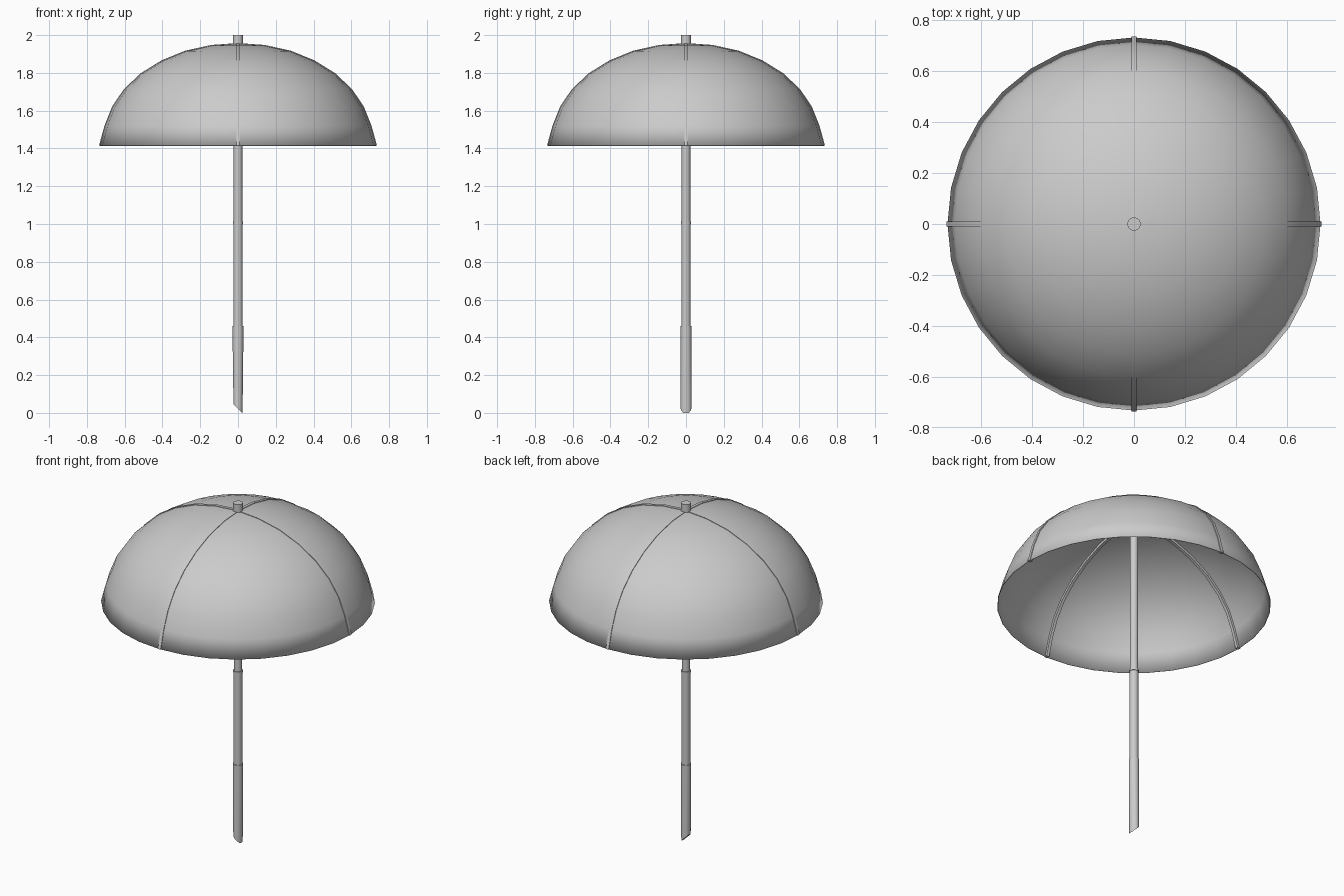
import bpy, bmesh
from math import sin, cos, pi, radians
from mathutils import Vector

if "Cube" in bpy.data.objects:
    bpy.data.objects.remove(bpy.data.objects["Cube"])

# canopy profile from crown to rim (radius, height)
PROFILE = [(0, 1.955), (.14, 1.945), (.278, 1.915), (.403, 1.864), (.513, 1.796),
           (.602, 1.712), (.664, 1.62), (.704, 1.52), (.733, 1.415)]


def finish(name, bm, angle=30):
    bmesh.ops.remove_doubles(bm, verts=bm.verts, dist=1e-5)
    bmesh.ops.recalc_face_normals(bm, faces=bm.faces)
    me = bpy.data.meshes.new(name)
    bm.to_mesh(me)
    bm.free()
    ob = bpy.data.objects.new(name, me)
    bpy.context.collection.objects.link(ob)
    bpy.ops.object.select_all(action='DESELECT')
    bpy.context.view_layer.objects.active = ob
    ob.select_set(True)
    bpy.ops.object.shade_smooth_by_angle(angle=radians(angle))
    return ob


def lathe(name, profile, sides, capped=True):
    bm = bmesh.new()
    rings = [[bm.verts.new((r * cos(2 * pi * i / sides), r * sin(2 * pi * i / sides), z))
              for i in range(sides)] if r else [bm.verts.new((0, 0, z))] for r, z in profile]
    for a, b in zip(rings, rings[1:]):
        for i in range(sides):
            j = (i + 1) % sides
            bm.faces.new((a[0], b[i], b[j]) if len(a) == 1 else (a[i], b[i], b[j], a[j]))
    if capped:
        bm.faces.new(rings[0])
        bm.faces.new(rings[-1])
    return finish(name, bm)


# fabric dome, given a thin wall
canopy = lathe("canopy", PROFILE, 32, False)
wall = canopy.modifiers.new("wall", 'SOLIDIFY')
wall.thickness = .003
wall.offset = -1

# four square ribs straddling the fabric
for k, side in enumerate(("right", "back", "left", "front")):
    bm = bmesh.new()
    c, s = cos(k * pi / 2), sin(k * pi / 2)
    rings = []
    for n, (r, z) in enumerate(PROFILE):
        a, b = PROFILE[max(n - 1, 0)], PROFILE[min(n + 1, 8)]
        nrm = Vector((a[1] - b[1], b[0] - a[0])).normalized()
        if n == 0:
            nrm = Vector((0, 1))
        ring = []
        for w, h in ((-.009, -.017), (.009, -.017), (.009, .003), (-.009, .003)):
            rr = r + nrm.x * h
            zz = z + nrm.y * h
            if n == 8:
                zz = z
            ring.append(bm.verts.new((rr * c - w * s, rr * s + w * c, zz)))
        rings.append(ring)
    for a, b in zip(rings, rings[1:]):
        for i in range(4):
            bm.faces.new((a[i], a[(i + 1) % 4], b[(i + 1) % 4], b[i]))
    bm.faces.new(rings[0])
    bm.faces.new(rings[-1])
    finish("rib_" + side, bm)

# telescoping shaft with a joint ring and top ferrule
lathe("upper_shaft", [(.0225, .99), (.0225, 1.96)], 24)
lathe("lower_shaft", [(.0235, .40), (.0235, 1.0)], 24)
lathe("joint_ring", [(.026, 1.0), (.026, 1.012)], 24)
lathe("ferrule", [(.026, 1.945), (.026, 2.0)], 24)

# handle grip, narrowing sideways and cut at a slant below
handle = lathe("handle", [(.028, .46), (.028, .34), (.024, .04)], 24)
for v in handle.data.vertices:
    if v.co.z < .1:
        v.co.y *= .028 / .024
        v.co.z = .032 - v.co.x * 1.0 if v.co.x < .02 else .009
low = min(v.co.z for v in handle.data.vertices)
for v in handle.data.vertices:
    if v.co.z < .1:
        v.co.z -= low
